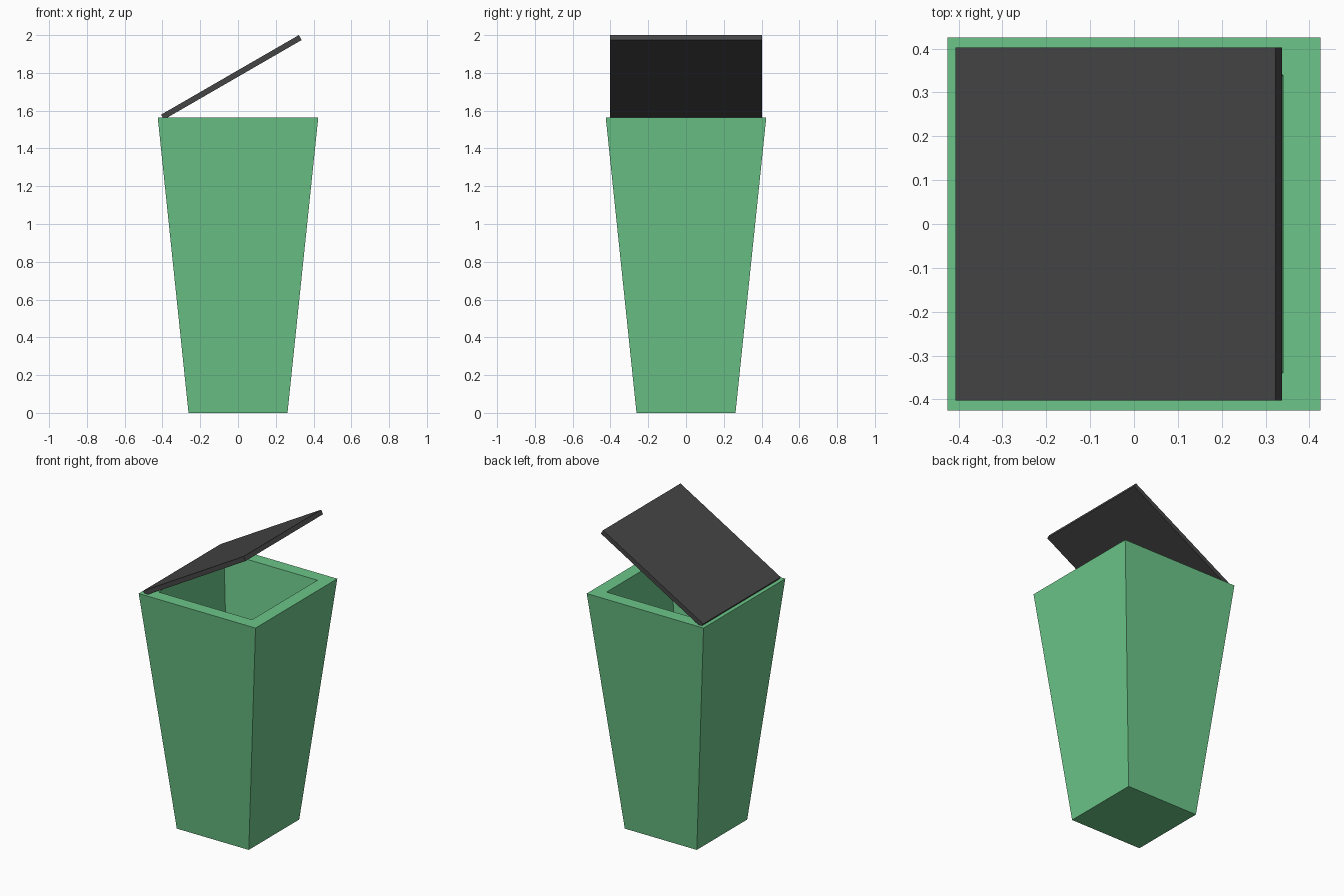
import bpy, bmesh, math
from mathutils import Matrix, Vector

if "Cube" in bpy.data.objects:
    bpy.data.objects.remove(bpy.data.objects["Cube"])


def material(name, color):
    m = bpy.data.materials.new(name)
    m.diffuse_color = (*color, 1)
    m.use_nodes = True
    m.node_tree.nodes["Principled BSDF"].inputs["Base Color"].default_value = m.diffuse_color
    return m


def finish(bm, name, mat):
    bmesh.ops.recalc_face_normals(bm, faces=bm.faces)
    me = bpy.data.meshes.new(name)
    bm.to_mesh(me)
    bm.free()
    me.materials.append(mat)
    ob = bpy.data.objects.new(name, me)
    bpy.context.collection.objects.link(ob)
    return ob


# Tapered hollow bin: square rings (half width, z) from outer base over the rim to inner floor
bm = bmesh.new()
rings = []
for h, z in [(0.262, 0), (0.425, 1.565), (0.34, 1.565), (0.20, 0.08)]:
    rings.append([bm.verts.new((sx * h, sy * h, z))
                  for sx, sy in ((-1, -1), (1, -1), (1, 1), (-1, 1))])
for a, b in zip(rings, rings[1:]):
    for i in range(4):
        j = (i + 1) % 4
        bm.faces.new((a[i], a[j], b[j], b[i]))
bm.faces.new(rings[0])
bm.faces.new(rings[-1])
finish(bm, "bin_body", material("green_plastic", (0.15, 0.56, 0.25)))

# Flat lid, hinged open 30 degrees at the left rim
length, width, thick = 0.842, 0.806, 0.03
bm = bmesh.new()
bmesh.ops.create_cube(bm, size=1, matrix=Matrix.Diagonal((length, width, thick, 1)))
lid = finish(bm, "lid", material("dark_plastic", (0.06, 0.06, 0.06)))
lid.location = (-0.035, 0, 1.7765)
lid.rotation_euler = (0, -math.radians(30), 0)
